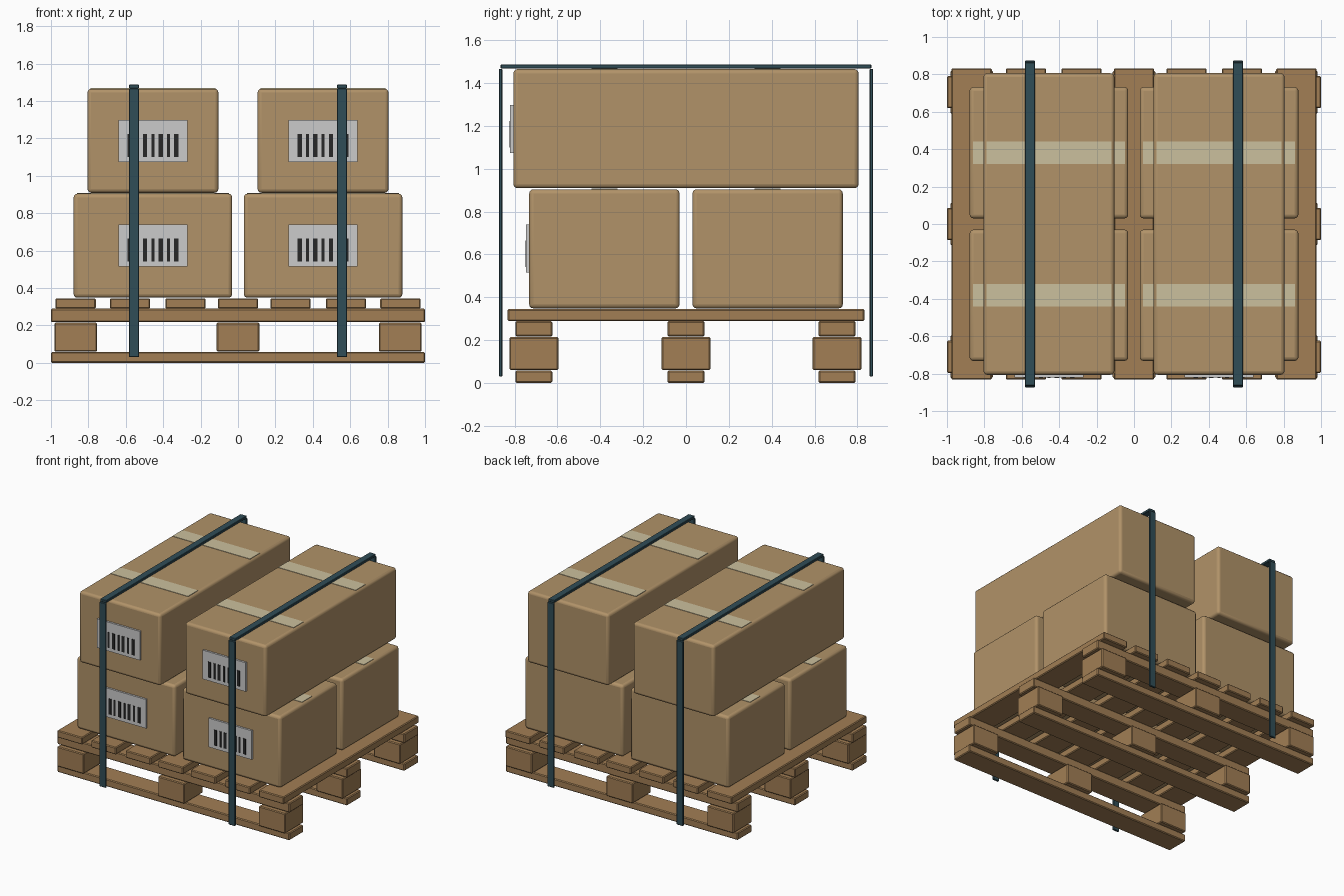
import bpy
import bmesh

if "Cube" in bpy.data.objects:
    bpy.data.objects.remove(bpy.data.objects["Cube"])


def material(name, rgb):
    mat = bpy.data.materials.new(name)
    mat.diffuse_color = (*rgb, 1)
    mat.use_nodes = True
    mat.node_tree.nodes["Principled BSDF"].inputs["Base Color"].default_value = mat.diffuse_color
    return mat


WOOD = material("wood", (0.36, 0.21, 0.09))
CARD = material("cardboard", (0.44, 0.29, 0.14))
TAPE = material("tape", (0.60, 0.53, 0.34))
PAPER = material("label_paper", (0.68, 0.69, 0.66))
INK = material("ink", (0.02, 0.02, 0.02))
STRAP = material("strap", (0.03, 0.075, 0.095))


def block(name, center, size, mat, bevel=0.0, segments=1):
    """Axis-aligned block with optional rounded edges."""
    bm = bmesh.new()
    bmesh.ops.create_cube(bm, size=1)
    bmesh.ops.scale(bm, vec=size, verts=bm.verts)
    mesh = bpy.data.meshes.new(name)
    bm.to_mesh(mesh)
    bm.free()
    mesh.materials.append(mat)
    obj = bpy.data.objects.new(name, mesh)
    obj.location = center
    bpy.context.collection.objects.link(obj)
    if bevel:
        mod = obj.modifiers.new("bevel", "BEVEL")
        mod.width = bevel
        mod.segments = segments
    if segments > 1:
        bpy.context.view_layer.objects.active = obj
        obj.select_set(True)
        bpy.ops.object.shade_smooth_by_angle()
        obj.select_set(False)
    return obj


# Pallet: three skids, each a bottom runner, three blocks and a stringer
for y in (-0.71, 0, 0.705):
    block("pallet_runner", (0, y, 0.029), (2, 0.172, 0.058), WOOD, 0.006)
    block("pallet_stringer", (0, y, 0.253), (2, 0.172, 0.072), WOOD, 0.006)
    for x in (-0.868, 0, 0.868):
        block("pallet_block", (x, y, 0.137), (0.228, 0.228, 0.155), WOOD, 0.006)

# Pallet deck boards
for x in (-0.868, -0.577, -0.28, 0, 0.28, 0.577, 0.868):
    block("deck_board", (x, 0, 0.317), (0.215, 1.665, 0.056), WOOD, 0.006)


def label(x, y_face, z):
    """White shipping label with a row of plain bars, on a front face."""
    block("label", (x, y_face - 0.007, z), (0.37, 0.016, 0.225), PAPER)
    for i in range(7):
        width = 0.015 if i % 2 else 0.023
        block("label_bar", (x + (i - 3) * 0.0417, y_face - 0.015, z - 0.025),
              (width, 0.006, 0.122), INK)


for side in (-1, 1):
    x = side * 0.455
    # Lower cartons, one in front and one behind
    for y in (-0.381, 0.381):
        block("lower_carton", (x, y, 0.626), (0.848, 0.702, 0.556), CARD, 0.02, 3)
        block("lower_tape", (x, y, 0.904), (0.812, 0.122, 0.006), TAPE)
    label(x, -0.732, 0.628)

    # Long upper carton with two tape strips
    block("upper_carton", (x, 0, 1.187), (0.7, 1.612, 0.556), CARD, 0.02, 3)
    for y in (-0.381, 0.381):
        block("upper_tape", (x, y, 1.465), (0.668, 0.122, 0.006), TAPE)
    label(x, -0.806, 1.186)

    # Strap over the top and down the front and back
    sx = side * 0.556
    block("strap_top", (sx, 0, 1.477), (0.054, 1.73, 0.02), STRAP, 0.003)
    for y in (-0.865, 0.865):
        block("strap_drop", (sx, y, 0.748), (0.054, 0.016, 1.436), STRAP, 0.003)
